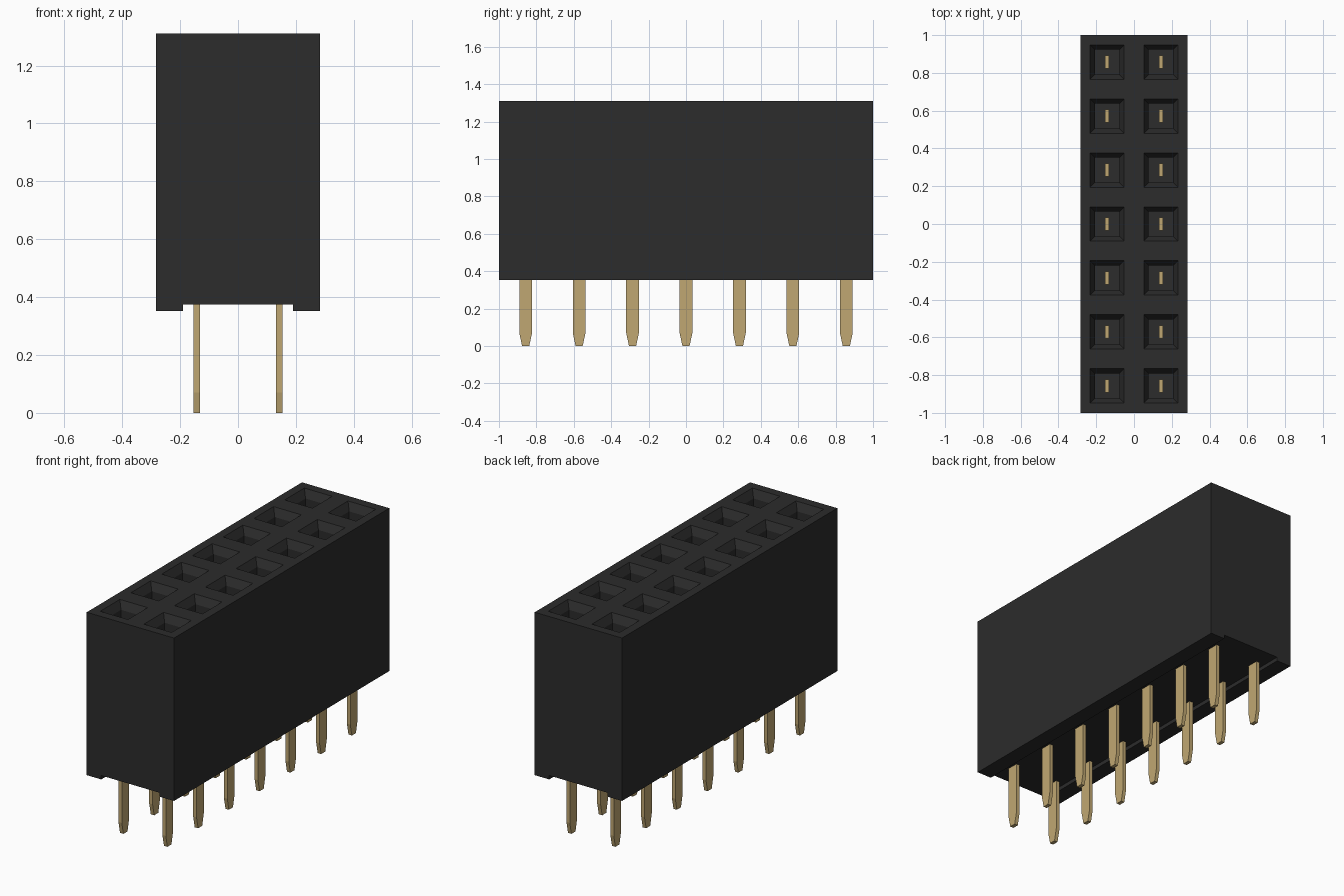
import bpy, bmesh

if "Cube" in bpy.data.objects:
    bpy.data.objects.remove(bpy.data.objects["Cube"])

PITCH = 2 / 7
HALF_W, Z_BASE, Z_TOP = 0.284, 0.352, 1.31


def material(name, color):
    mat = bpy.data.materials.new(name)
    mat.diffuse_color = (*color, 1)
    mat.use_nodes = True
    mat.node_tree.nodes["Principled BSDF"].inputs["Base Color"].default_value = mat.diffuse_color
    return mat


def extrude_profile(points, offset):
    """Closed solid from a planar outline pushed along offset."""
    bm = bmesh.new()
    face = bm.faces.new([bm.verts.new(p) for p in points])
    ext = bmesh.ops.extrude_face_region(bm, geom=[face], use_keep_orig=True)
    verts = [g for g in ext["geom"] if isinstance(g, bmesh.types.BMVert)]
    bmesh.ops.translate(bm, verts=verts, vec=offset)
    bmesh.ops.recalc_face_normals(bm, faces=bm.faces)
    return bm


def to_mesh(bm, name, mat):
    mesh = bpy.data.meshes.new(name)
    bm.to_mesh(mesh)
    bm.free()
    mesh.materials.append(mat)
    return mesh


def add_object(name, mesh, location=(0, 0, 0)):
    obj = bpy.data.objects.new(name, mesh)
    obj.location = location
    bpy.context.collection.objects.link(obj)
    return obj


black = material("black_plastic", (0.025, 0.025, 0.025))
gold = material("gold_metal", (0.53, 0.39, 0.17))

# Housing: block with a shallow channel along the underside
outline = [(-HALF_W, Z_BASE), (-0.19, Z_BASE), (-0.19, 0.375), (0.19, 0.375),
           (0.19, Z_BASE), (HALF_W, Z_BASE), (HALF_W, Z_TOP), (-HALF_W, Z_TOP)]
bm = extrude_profile([(x, -1, z) for x, z in outline], (0, 2, 0))

# Split into one cell per socket
cuts = [((0, 0, 0), (1, 0, 0))]
cuts += [((0, -1 + i * PITCH, 0), (0, 1, 0)) for i in range(1, 7)]
for point, normal in cuts:
    bmesh.ops.bisect_plane(bm, geom=bm.verts[:] + bm.edges[:] + bm.faces[:],
                           plane_co=point, plane_no=normal)

# Sockets: square funnel mouth, then a deep straight hole
bm.normal_update()
cells = [f for f in bm.faces if f.normal.z > 0.9 and f.calc_center_median().z > 1.3]
bmesh.ops.inset_individual(bm, faces=cells, thickness=0.073)
bmesh.ops.inset_individual(bm, faces=cells, thickness=0.036, depth=0)
mouth = {v for f in cells for v in f.verts}
bmesh.ops.translate(bm, verts=list(mouth), vec=(0, 0, -0.045))
bmesh.ops.inset_individual(bm, faces=cells, thickness=0.0005)
floor = {v for f in cells for v in f.verts}
bmesh.ops.translate(bm, verts=list(floor), vec=(0, 0, -0.6))
add_object("housing", to_mesh(bm, "housing", black))

# Pins: flat blades with tapered tips, reaching up into the sockets
blade = [(-0.019, 0), (0.019, 0), (0.034, 0.07), (0.034, 0.9),
         (-0.034, 0.9), (-0.034, 0.07)]
bm = extrude_profile([(-0.011, y, z) for y, z in blade], (0.022, 0, 0))
pin_mesh = to_mesh(bm, "pin", gold)
for row in range(7):
    for side in (-1, 1):
        add_object(f"pin_{row + 1}_{'left' if side < 0 else 'right'}", pin_mesh,
                   (side * 0.143, (row - 3) * PITCH, 0))
